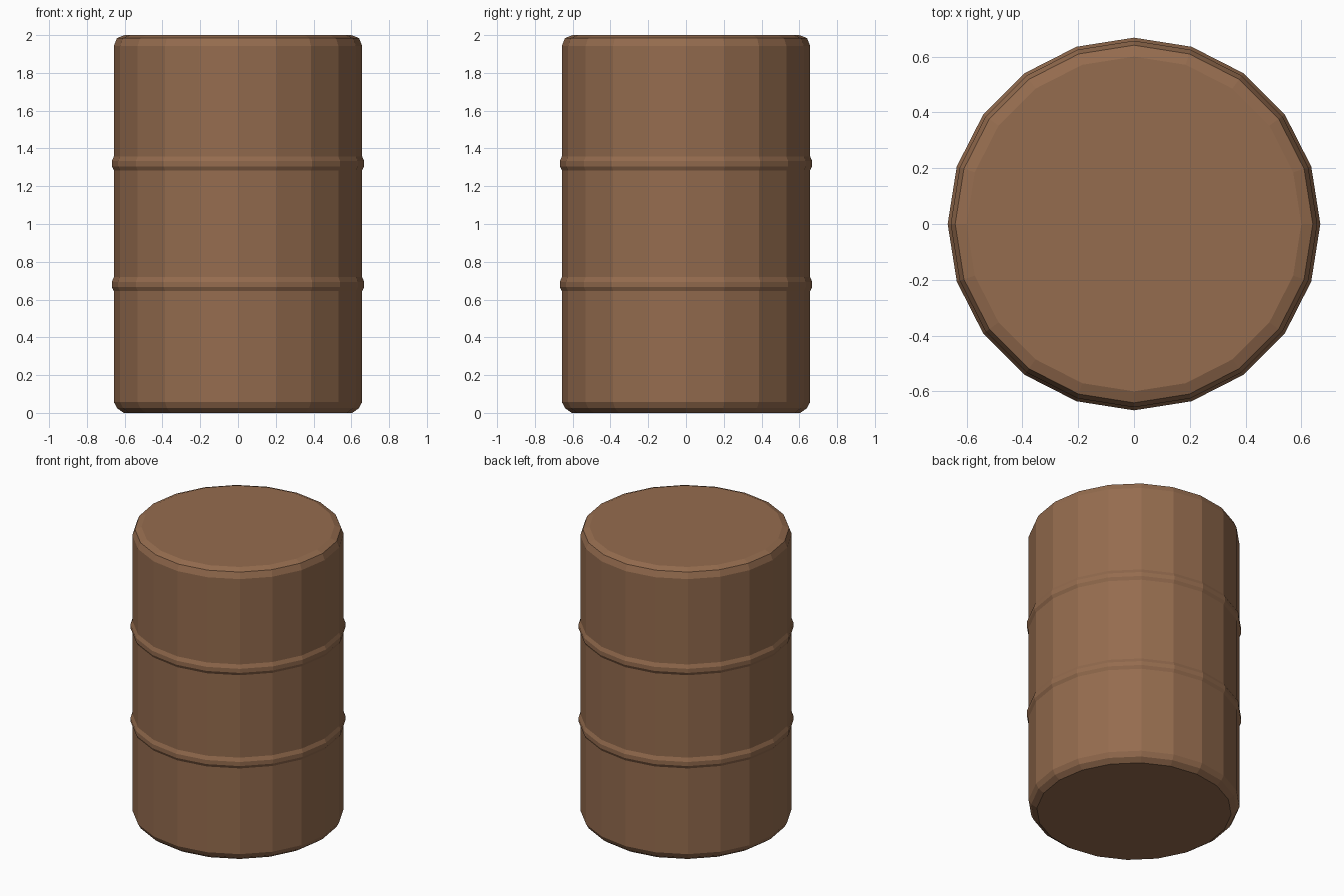
import bpy, bmesh, math

if "Cube" in bpy.data.objects:
    bpy.data.objects.remove(bpy.data.objects["Cube"])

SIDES = 20
R = 0.657


def rib(z):
    # raised hoop around the body, centred on height z
    return [(R, z - 0.037), (R + 0.011, z - 0.016), (R + 0.011, z + 0.012), (R, z + 0.037)]


# Barrel profile (radius, height) from bottom to top
profile = ([(0.605, 0.0), (0.64, 0.025), (R, 0.057)]
           + rib(0.682) + rib(1.321)
           + [(R, 1.943), (0.641, 1.984), (0.6, 2.0)])

# Lathe the profile into closed rings, capped at both ends
bm = bmesh.new()
rings = []
for r, z in profile:
    rings.append([bm.verts.new((r * math.cos(2 * math.pi * i / SIDES),
                                r * math.sin(2 * math.pi * i / SIDES), z))
                  for i in range(SIDES)])
for a, b in zip(rings, rings[1:]):
    for i in range(SIDES):
        j = (i + 1) % SIDES
        bm.faces.new((a[i], a[j], b[j], b[i]))
bm.faces.new(rings[0][::-1])
bm.faces.new(rings[-1])
mesh = bpy.data.meshes.new("barrel")
bm.to_mesh(mesh)
bm.free()

barrel = bpy.data.objects.new("barrel", mesh)
bpy.context.collection.objects.link(barrel)

# Brown paint
paint = bpy.data.materials.new("brown_paint")
paint.diffuse_color = (0.30, 0.15, 0.077, 1)
paint.use_nodes = True
paint.node_tree.nodes["Principled BSDF"].inputs["Base Color"].default_value = paint.diffuse_color
mesh.materials.append(paint)
